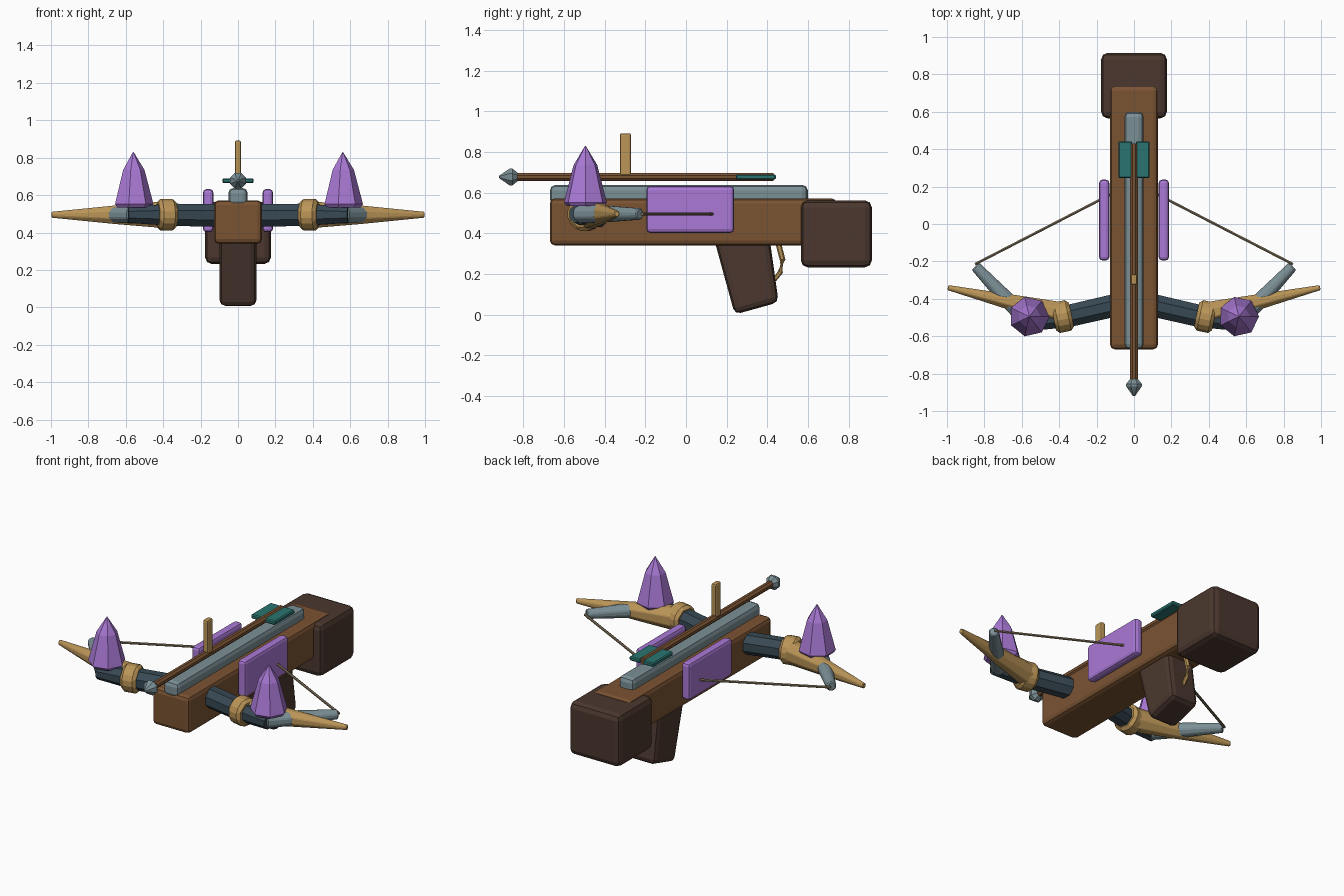
import bpy, bmesh, math
from mathutils import Vector

if "Cube" in bpy.data.objects:
    bpy.data.objects.remove(bpy.data.objects["Cube"])


def mat(name, r, g, b):
    m = bpy.data.materials.new(name)
    m.diffuse_color = [(c / 255) ** 2.2 for c in (r, g, b)] + [1]
    m.use_nodes = True
    m.node_tree.nodes["Principled BSDF"].inputs["Base Color"].default_value = m.diffuse_color
    return m


BROWN = mat("wood", 122, 84, 54)
DARK = mat("dark_wood", 76, 58, 50)
TAN = mat("horn", 186, 148, 88)
STEEL = mat("steel", 122, 142, 148)
SLATE = mat("slate", 58, 74, 84)
PURPLE = mat("crystal", 168, 120, 212)
TEAL = mat("teal", 46, 116, 112)
CORD = mat("cord", 128, 114, 92)


def finish(name, bm, material, bevel=0, segments=2):
    bmesh.ops.recalc_face_normals(bm, faces=bm.faces[:])
    me = bpy.data.meshes.new(name)
    bm.to_mesh(me)
    bm.free()
    ob = bpy.data.objects.new(name, me)
    bpy.context.collection.objects.link(ob)
    me.materials.append(material)
    if bevel:
        mod = ob.modifiers.new("bevel", 'BEVEL')
        mod.width, mod.segments, mod.limit_method = bevel, segments, 'ANGLE'
    return ob


def box(name, x, y, z, material, bevel, segments=2):
    """Box from (min, max) ranges with bevelled edges."""
    bm = bmesh.new()
    bmesh.ops.create_cube(bm, size=1)
    for v in bm.verts:
        for i, (a, b) in enumerate((x, y, z)):
            v.co[i] = (a + b) / 2 + v.co[i] * (b - a)
    return finish(name, bm, material, bevel, segments)


def loft(name, path, material, sides=8, bevel=0, squash=1):
    """Round bar through (point, radius) pairs; squash thins it sideways."""
    bm = bmesh.new()
    pts = [Vector(p) for p, r in path]
    rings = []
    for i, (p, r) in enumerate(path):
        d = (pts[min(i + 1, len(pts) - 1)] - pts[max(i - 1, 0)]).normalized()
        up = Vector((0, 0, 1)) if abs(d.z) < 0.95 else Vector((0, 1, 0))
        side = d.cross(up).normalized()
        up = side.cross(d)
        ring = []
        for k in range(sides):
            a = 2 * math.pi * (k + 0.5) / sides
            ring.append(bm.verts.new(pts[i] + side * r * squash * math.cos(a) + up * r * math.sin(a)))
        rings.append(ring)
    for a, b in zip(rings, rings[1:]):
        for k in range(sides):
            j = (k + 1) % sides
            bm.faces.new((a[k], a[j], b[j], b[k]))
    bm.faces.new(rings[0])
    bm.faces.new(rings[-1])
    return finish(name, bm, material, bevel, 1)


# Stock, butt and rail
box("stock", (-.128, .128), (-.67, .74), (.34, .572), BROWN, .025)
box("butt", (-.176, .176), (.565, .915), (.232, .562), DARK, .035)
box("rail", (-.052, .052), (-.67, .6), (.54, .638), STEEL, .028)

# Raked grip from a side profile
bm = bmesh.new()
profile = [(.125, .42), (.405, .42), (.456, .06), (.24, 0)]
face = bm.faces.new([bm.verts.new((-.098, y, z)) for y, z in profile])
ext = bmesh.ops.extrude_face_region(bm, geom=[face])
bmesh.ops.translate(bm, vec=(.196, 0, 0), verts=[v for v in ext["geom"] if isinstance(v, bmesh.types.BMVert)])
finish("grip", bm, DARK, .03)

# Trigger behind the grip
loft("trigger", [((0, .45, .37), .014), ((0, .462, .32), .014), ((0, .475, .27), .014),
                 ((0, .465, .21), .013), ((0, .435, .17), .01)], TAN, 6)

# Bolt with its head, and sight post
loft("bolt_shaft", [((0, -.85, .677), .022), ((0, .43, .677), .022)], BROWN, 8)
loft("bolt_head", [((0, -.92, .677), .006), ((0, -.868, .677), .045),
                   ((0, -.855, .677), .045), ((0, -.83, .677), .024)], STEEL, 8)
box("sight_post", (-.017, .017), (-.326, -.27), (.67, .892), TAN, .01)

# Mirrored parts
Z = .495
for s, tag in ((1, "right"), (-1, "left")):
    box(tag + "_fletching", sorted((s * .01, s * .084)), (.245, .442), (.664, .69), TEAL, .006, 1)
    box(tag + "_side_panel", sorted((s * .132, s * .187)), (-.195, .237), (.402, .632), PURPLE, .018)
    loft(tag + "_limb", [((s * .05, -.423, Z - .005), .066), ((s * .36, -.494, Z), .064),
                         ((s * .59, -.532, Z), .046)], SLATE, 8)
    loft(tag + "_horn", [((s * .36, -.485, Z), .08), ((s * .65, -.42, Z), .054),
                         ((s * .995, -.34, Z), .017)], TAN, 8, .004, .85)
    loft(tag + "_collar", [((s * .335, -.485, Z), .09), ((s * .43, -.505, Z), .09)], TAN, 8, .018)
    loft(tag + "_limb_tip", [((s * .56, -.525, Z), .05), ((s * .7, -.382, Z), .043),
                             ((s * .848, -.226, Z), .03)], STEEL, 8, .006)
    loft(tag + "_string", [((s * .85, -.215, Z), .008), ((s * .05, .197, Z), .008)], CORD, 6)
    loft(tag + "_crystal", [((s * .56, -.495, .535), .095), ((s * .56, -.495, .552), .108),
                            ((s * .56, -.495, .735), .06), ((s * .56, -.495, .83), .002)], PURPLE, 7)
